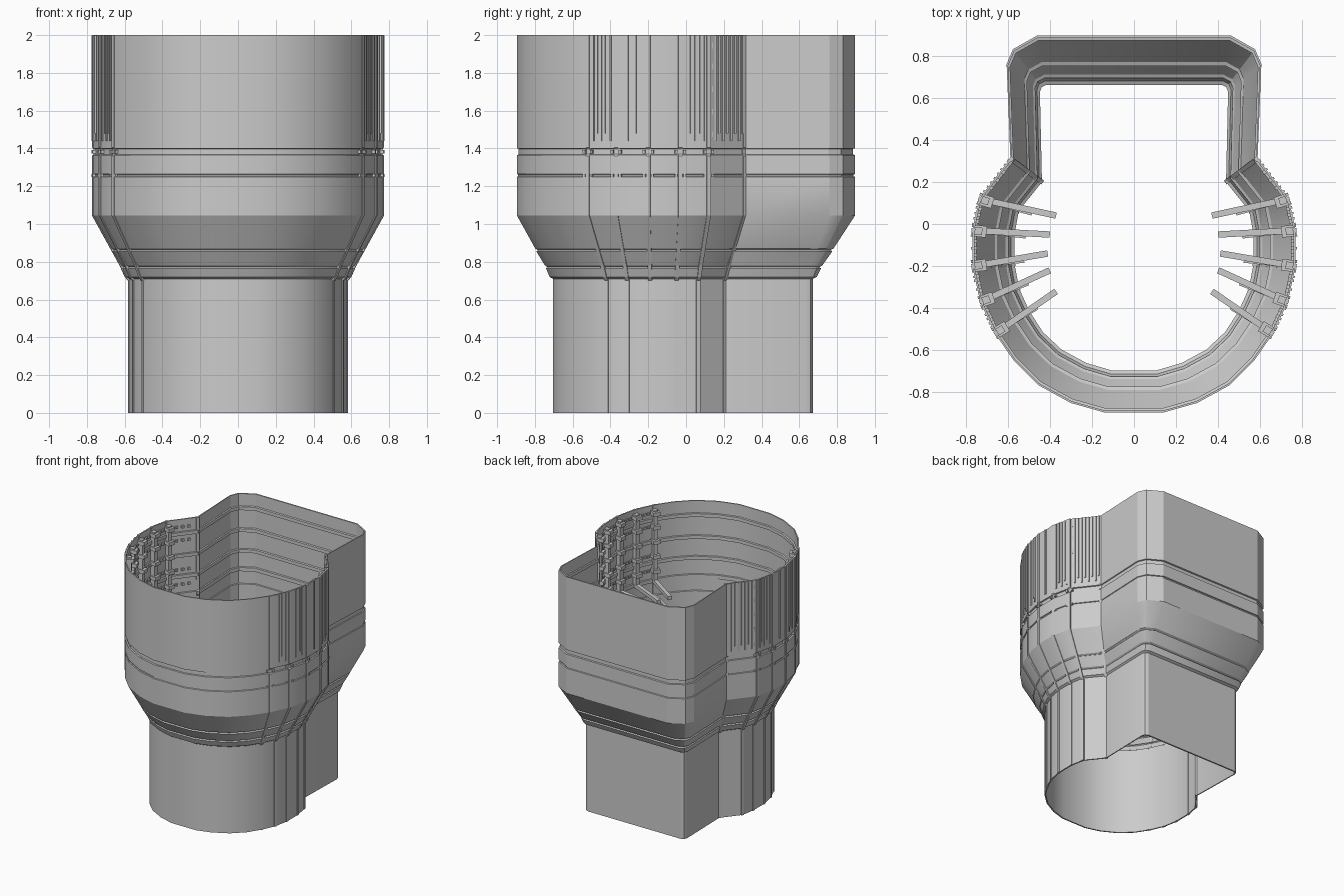
import bpy, bmesh, math
from mathutils import Vector

if "Cube" in bpy.data.objects:
    bpy.data.objects.remove(bpy.data.objects["Cube"])

# Right half of the keyhole outline, front to back: wide upper body / narrow lower tube
WIDE = [(.14, -.895), (.30, -.85), (.455, -.765), (.57, -.65), (.66, -.52), (.73, -.37),
        (.768, -.20), (.768, -.03), (.735, .12), (.587, .31), (.605, .76), (.575, .83), (.46, .895)]
SLIM = [(.11, -.705), (.23, -.67), (.35, -.605), (.44, -.52), (.505, -.42), (.555, -.31),
        (.578, -.19), (.578, -.05), (.557, .065), (.445, .205), (.455, .635), (.445, .66), (.42, .672)]
AXIS = Vector((0, -.12))
RIDGES = range(4, 10)

# Wall profile: height, blend from slim (0) to wide (1)
OUTER = [(0, 0), (.71, 0), (.72, .09), (.765, .19), (.772, .15), (.78, .22), (.855, .46),
         (.862, .41), (.87, .49), (1.045, 1), (1.25, 1), (1.253, .965), (1.262, .965),
         (1.265, 1), (1.365, 1), (1.368, .95), (1.398, .95), (1.401, 1), (2, 1)]


def outline(i, t):
    return Vector(SLIM[i]).lerp(Vector(WIDE[i]), t)


def bridge(bm, rings, closed_path):
    n = len(rings[0])
    pairs = list(zip(rings, rings[1:]))
    if closed_path:
        pairs.append((rings[-1], rings[0]))
    for a, b in pairs:
        for k in range(n):
            bm.faces.new((a[k], a[(k + 1) % n], b[(k + 1) % n], b[k]))


def finish(name, bm, mirror=True):
    bmesh.ops.recalc_face_normals(bm, faces=bm.faces)
    me = bpy.data.meshes.new(name)
    bm.to_mesh(me)
    bm.free()
    ob = bpy.data.objects.new(name, me)
    bpy.context.collection.objects.link(ob)
    if mirror:
        ob.modifiers.new("mirror", 'MIRROR')
    return ob


def bar(bm, a, b, width, z0, z1):
    """Upright slab running from a to b in plan."""
    a, b = Vector(a), Vector(b)
    d = (b - a).normalized()
    s = Vector((-d.y, d.x)) * width / 2
    plan = [a - s, b - s, b + s, a + s]
    rings = [[bm.verts.new((p.x, p.y, z)) for p in plan] for z in (z0, z1)]
    bridge(bm, rings, False)
    bm.faces.new(rings[0])
    bm.faces.new(rings[1])


def outward(p):
    return (p - AXIS).normalized()


# Thin-walled shell with stepped bands on its inside
inside = [(2, .95)]
for z in (1.90, 1.72, 1.55):
    inside += [(z, .95), (z - .003, .89), (z - .03, .89), (z - .033, .95)]
inside += [(z, t - .055) for z, t in reversed(OUTER[:-1])]
bm = bmesh.new()
rings = []
for z, t in OUTER + inside:
    half = [outline(i, t) for i in range(len(WIDE))]
    loop = [(p.x, p.y, z) for p in half] + [(-p.x, p.y, z) for p in reversed(half)]
    rings.append([bm.verts.new(c) for c in loop])
bridge(bm, rings, True)
shell = finish("shell", bm, False)
bpy.context.view_layer.objects.active = shell
shell.select_set(True)
bpy.ops.object.shade_smooth_by_angle(angle=math.radians(25))

# Raised seam strips that follow the wall at each side corner
bm = bmesh.new()
for i in RIDGES:
    rings = []
    for z, t in [(0, 0), (.70, 0), (.72, .09), (.78, .23), (1.045, 1), (1.36, 1),
                 (1.37, .96), (1.396, .96), (1.406, 1), (2, 1)]:
        p = outline(i, t)
        n = outward(p)
        s = Vector((-n.y, n.x)) * .011
        rings.append([bm.verts.new((q.x, q.y, z)) for q in
                      (p - n * .014 - s, p + n * .004 - s, p + n * .004 + s, p - n * .014 + s)])
    bridge(bm, rings, False)
    bm.faces.new(rings[0])
    bm.faces.new(rings[-1])
finish("seam_strips", bm)

# Fine upright slats outside the upper side panels
SLATS = {4: (.2, .33, .47, .6, .8), 5: (.35, .6, .7), 6: (.5,), 7: (.2, .38, .54, .72, .87),
         8: (.18, .29, .4, .51, .62, .73, .84, .94)}
bm = bmesh.new()
for i, fractions in SLATS.items():
    for k, f in enumerate(fractions):
        p = outline(i, 1).lerp(outline(i + 1, 1), f)
        n = outward(p)
        bar(bm, p - n * .006, p + n * .007, .011, 1.44 + .04 * (k % 2), 1.998)
finish("outer_slats", bm)

# Upright ribs inside the side corners, with rows of small rungs between them
ribs, rungs = bmesh.new(), bmesh.new()
for i in range(4, 9):
    p = outline(i, .96)
    bar(ribs, p, p - outward(p) * .04, .035, 1.40, 1.97)
    for z in (1.46, 1.58, 1.70, 1.82, 1.93):
        bar(rungs, p, p - outward(p) * .06, .055, z, z + .03)
        for f in (.3, .5, .7):
            q = outline(i, .96).lerp(outline(i + 1, .96), f)
            bar(rungs, q, q - outward(q) * .015, .018, z, z + .02)
finish("inner_ribs", ribs)
finish("inner_rungs", rungs)

# Long arms reaching into the opening, shorter stubs below, and bolt heads outside
TIPS = [(.37, -.32), (.40, -.22), (.41, -.14), (.40, -.05), (.37, .04)]
arms, stubs, bolts = bmesh.new(), bmesh.new(), bmesh.new()
for i, tip in zip(range(4, 9), TIPS):
    p = outline(i, .95)
    bar(arms, p, tip, .03, 1.37, 1.40)
    bar(stubs, outline(i, .95), p.lerp(Vector(tip), .68) + Vector((0, -.015)), .02, 1.25, 1.27)
    n = outward(p)
    s = Vector((-n.y, n.x)) * .022
    for z, h in ((1.373, .02), (1.25, .014)):
        for q in (p - s, p + s):
            bar(bolts, q - n * .005, q + n * .014, .014, z, z + h)
finish("support_arms", arms)
finish("short_stubs", stubs)
finish("bolt_heads", bolts)
